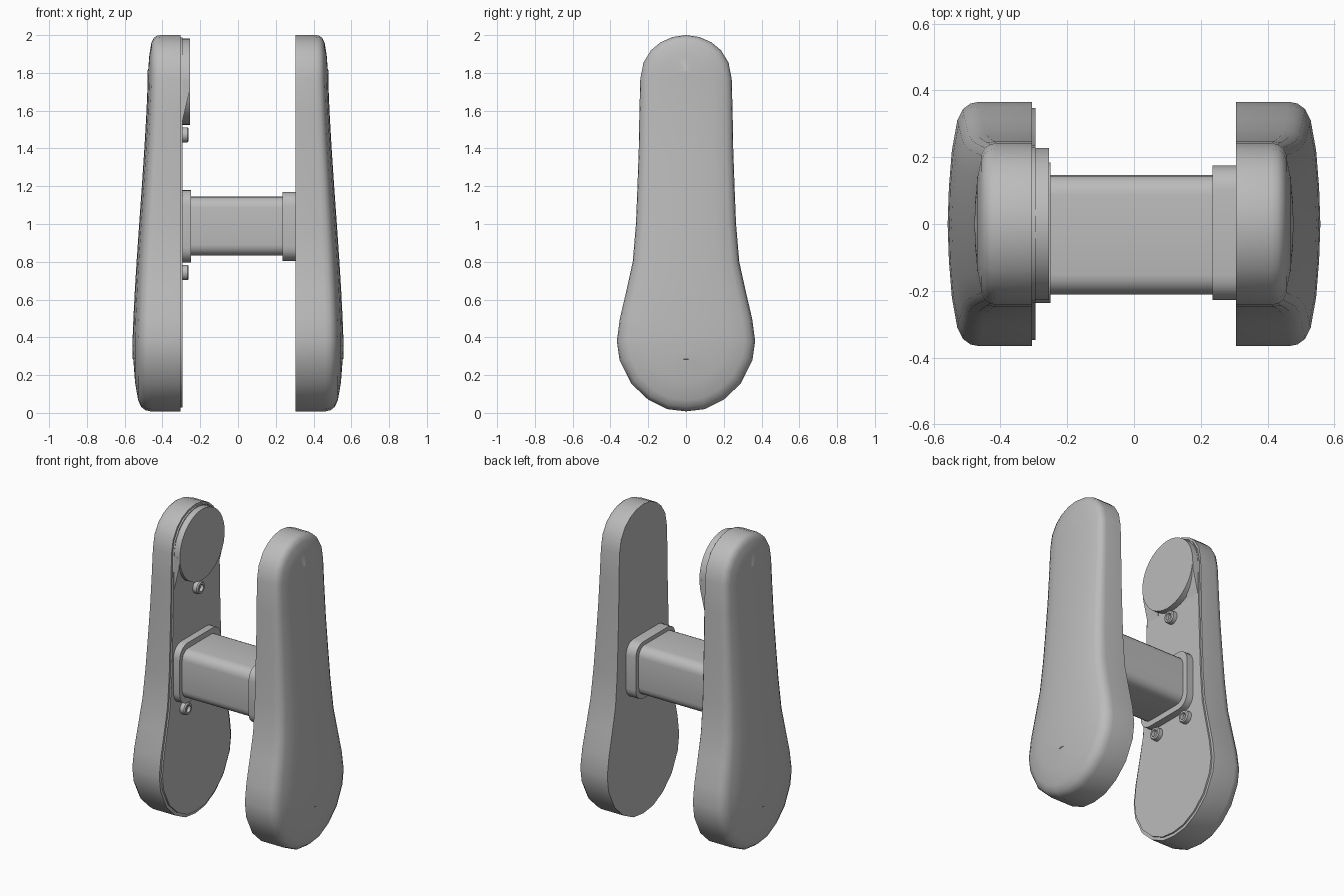
import bpy, bmesh, math
from mathutils import Matrix, Vector

old = bpy.data.objects.get("Cube")
if old:
    bpy.data.objects.remove(old, do_unlink=True)

grey = bpy.data.materials.new("plain grey")
grey.use_nodes = True
grey.diffuse_color = (0.5, 0.5, 0.5, 1)
grey.node_tree.nodes["Principled BSDF"].inputs["Base Color"].default_value = (0.5, 0.5, 0.5, 1)


def finish(name, bm, angle=35):
    """Turn a bmesh into a named, shaded object."""
    bmesh.ops.recalc_face_normals(bm, faces=bm.faces)
    mesh = bpy.data.meshes.new(name)
    bm.to_mesh(mesh)
    bm.free()
    mesh.materials.append(grey)
    obj = bpy.data.objects.new(name, mesh)
    bpy.context.collection.objects.link(obj)
    bpy.ops.object.select_all(action='DESELECT')
    obj.select_set(True)
    bpy.context.view_layer.objects.active = obj
    bpy.ops.object.shade_smooth_by_angle(angle=math.radians(angle))
    return obj


def loft(bm, loops, cap_start=True, cap_end=True):
    """Skin equal-length loops of points."""
    rings = [[bm.verts.new(p) for p in loop] for loop in loops]
    n = len(rings[0])
    for a, b in zip(rings, rings[1:]):
        for i in range(n):
            j = (i + 1) % n
            bm.faces.new((a[i], a[j], b[j], b[i]))
    if cap_start:
        bm.faces.new(rings[0])
    if cap_end:
        bm.faces.new(rings[-1])
    return rings


# Paddle outline, half width against height
HALF = [(0, 2.0), (.07, 1.99), (.135, 1.962), (.185, 1.92), (.225, 1.855), (.242, 1.77),
        (.247, 1.58), (.25, 1.4), (.257, 1.2), (.265, 1.0), (.282, .8), (.315, .65),
        (.35, .5), (.366, .38), (.352, .28), (.29, .155), (.2, .07), (.1, .02), (0, .008)]
OUTLINE = HALF + [(-y, z) for y, z in reversed(HALF[1:-1])]
INNER = 0.305


def inset(f):
    """Outline shrunk toward the spine of the paddle."""
    pts = []
    for y, z in OUTLINE:
        s = min(max(z, .4), 1.74)
        pts.append((y * f, s + (z - s) * f))
    return pts


def outer_x(z):
    """Outer face is thin at the top and swells near the base."""
    t = min(max((1.75 - z) / 1.35, 0), 1)
    return .478 + .08 * (t * .6 + .4 * t * t * (3 - 2 * t))


def paddle(name, side):
    bm = bmesh.new()
    loops = []
    for f, t in ((1, 0), (1, .62), (.985, .73), (.94, .82), (.85, .885), (.6, .95), (.3, .985)):
        loops.append([(side * (INNER + t * (outer_x(z) - INNER)), y, z) for y, z in inset(f)])
    rings = loft(bm, loops, cap_end=False)
    # close the crown with strips running across the spine
    last = rings[-1]
    n, m = len(last), len(HALF)
    mid = {0: last[0], m - 1: last[m - 1]}
    for i in range(1, m - 1):
        z = last[i].co.z
        mid[i] = bm.verts.new((side * outer_x(z), 0, z))
    for i in range(m - 1):
        for a, b in ((last[i], last[i + 1]), (last[-i % n], last[-(i + 1) % n])):
            quad = list(dict.fromkeys((a, b, mid[i + 1], mid[i])))
            bm.faces.new(quad)
    return finish(name, bm, 40)


def rounded_bar(name, x0, x1, y0, y1, z0, z1, r):
    """Rounded rectangle section run along x."""
    section = []
    for k, (cy, cz) in enumerate(((y1 - r, z1 - r), (y0 + r, z1 - r),
                                  (y0 + r, z0 + r), (y1 - r, z0 + r))):
        for i in range(6):
            a = math.pi / 2 * (k + i / 5)
            section.append((cy + r * math.cos(a), cz + r * math.sin(a)))
    bm = bmesh.new()
    loft(bm, [[(x, y, z) for y, z in section] for x in (x0, x1)])
    return finish(name, bm)


def circle(x, y, z, r, n):
    return [(x, y + r * math.cos(math.tau * i / n), z + r * math.sin(math.tau * i / n))
            for i in range(n)]


# Two outer paddles
paddle("left_paddle", 1)
paddle("right_paddle", -1)

# Raised backing plate on the inside of the right paddle
bm = bmesh.new()
loft(bm, [[(x, y, z) for y, z in inset(.95)] for x in (-.31, -.295)])
finish("backing_plate", bm)

# Round boss at the top of the plate
bm = bmesh.new()
loft(bm, [circle(x, 0, 1.753, r, 40) for x, r in ((-.3, .228), (-.255, .228))])
finish("top_boss", bm)

# Tapered fairings running from the boss down the plate edges
for side, label in ((-1, "front"), (1, "back")):
    bm = bmesh.new()
    loft(bm, [[(-.3, side * y, 1.75), (-.256, side * y, 1.75),
               (-.26, side * y, 1.69), (-.3, side * y, 1.52)] for y in (.13, .228)])
    finish(label + "_boss_fairing", bm)

# Crossbar with a collar at each end
rounded_bar("crossbar", -.3, .3, -.211, .146, .832, 1.145, .06)
rounded_bar("left_collar", .235, .31, -.228, .175, .805, 1.17, .075)
rounded_bar("right_collar", -.3, -.25, -.236, .184, .795, 1.18, .08)

# Screws with hexagonal sockets
for name, y, z in (("upper_screw", 0, 1.472), ("lower_front_screw", -.13, .743),
                   ("lower_back_screw", .13, .743)):
    bm = bmesh.new()
    loft(bm, [circle(x, y, z, r, 24) for x, r in
              ((-.3, .04), (-.268, .04), (-.261, .034), (-.261, .022), (-.28, .02))])
    finish(name, bm)
